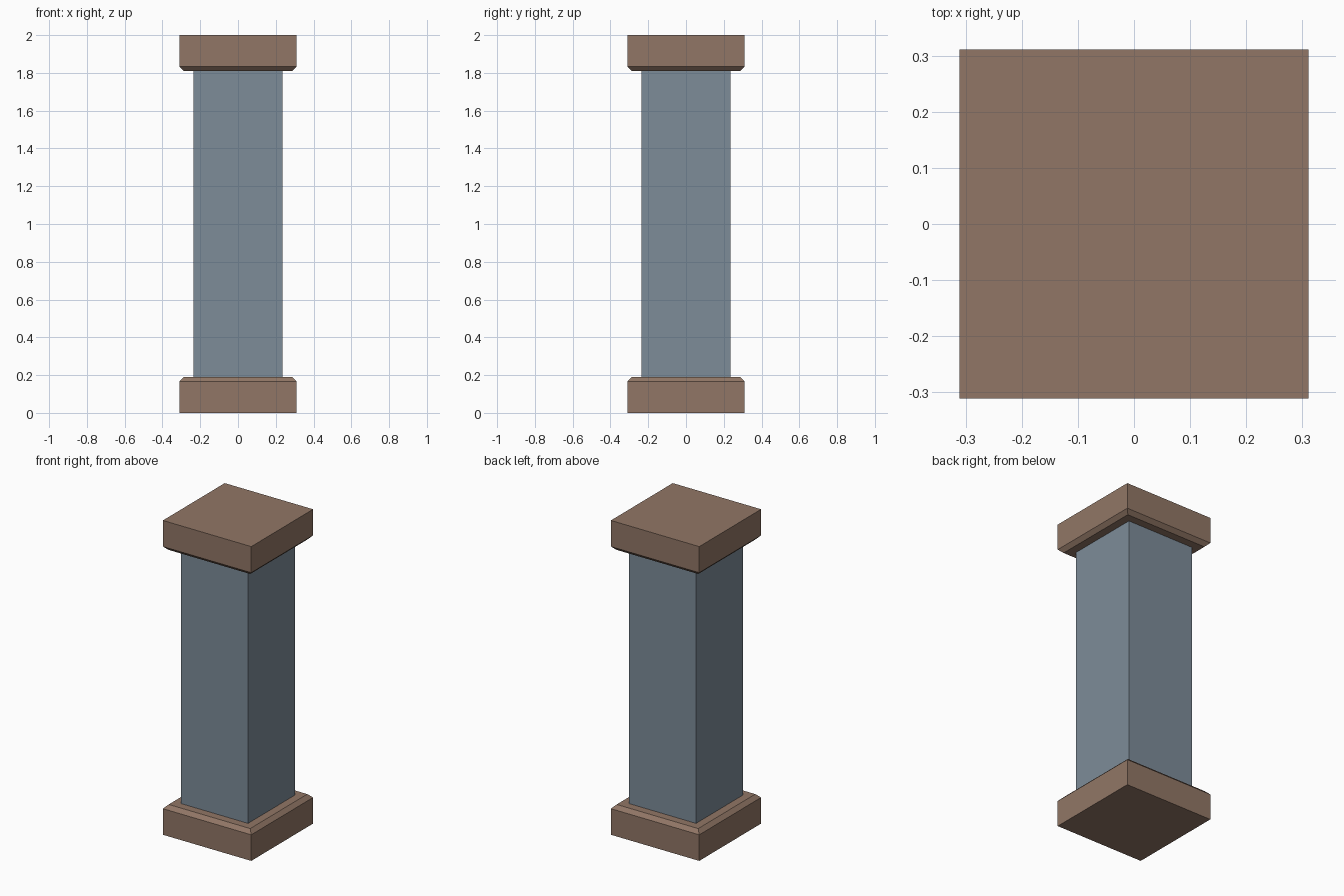
import bpy, bmesh

if "Cube" in bpy.data.objects:
    bpy.data.objects.remove(bpy.data.objects["Cube"])

def material(name, srgb):
    m = bpy.data.materials.new(name)
    m.diffuse_color = [((c + 0.055) / 1.055) ** 2.4 for c in srgb] + [1.0]
    m.use_nodes = True
    m.node_tree.nodes["Principled BSDF"].inputs["Base Color"].default_value = m.diffuse_color
    return m

brown = material("brown stone", (0.57, 0.465, 0.40))
slate = material("slate blue", (0.49, 0.548, 0.60))

def square_stack(name, rings, mat):
    """Closed solid from square rings given as (half width, z), bottom to top."""
    bm = bmesh.new()
    loops = [[bm.verts.new((sx * h, sy * h, z))
              for sx, sy in ((-1, -1), (1, -1), (1, 1), (-1, 1))] for h, z in rings]
    for a, b in zip(loops, loops[1:]):
        for i in range(4):
            j = (i + 1) % 4
            bm.faces.new((a[i], a[j], b[j], b[i]))
    bm.faces.new(loops[0][::-1])
    bm.faces.new(loops[-1])
    bmesh.ops.recalc_face_normals(bm, faces=bm.faces)
    me = bpy.data.meshes.new(name)
    bm.to_mesh(me)
    bm.free()
    me.materials.append(mat)
    ob = bpy.data.objects.new(name, me)
    bpy.context.collection.objects.link(ob)
    return ob

# Chamfered slab, used upright for the base and flipped for the cap
slab = [(0.311, 0.0), (0.311, 0.166), (0.287, 0.19)]
square_stack("base", slab, brown)
square_stack("cap", [(h, 2 - z) for h, z in reversed(slab)], brown)

# Shaft between the slabs
square_stack("shaft", [(0.236, 0.19), (0.236, 1.81)], slate)
